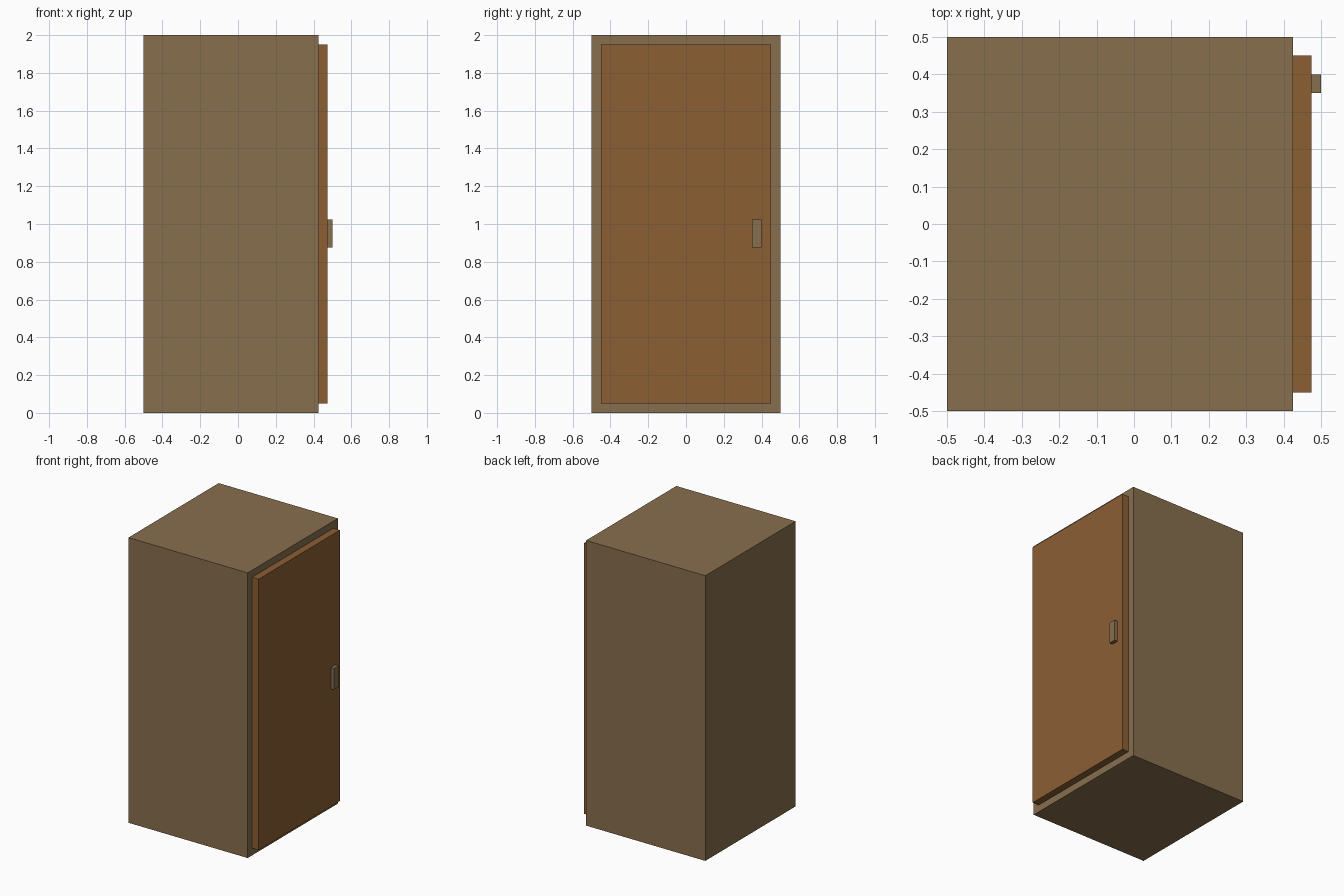
import bpy
import bmesh
from mathutils import Vector

if "Cube" in bpy.data.objects:
    bpy.data.objects.remove(bpy.data.objects["Cube"])


def material(name, color):
    mat = bpy.data.materials.new(name)
    mat.diffuse_color = (*color, 1.0)
    mat.use_nodes = True
    mat.node_tree.nodes["Principled BSDF"].inputs["Base Color"].default_value = mat.diffuse_color
    return mat


def box(name, low, high, mat):
    """Axis-aligned box between two corners."""
    low, high = Vector(low), Vector(high)
    bm = bmesh.new()
    bmesh.ops.create_cube(bm, size=1.0)
    bmesh.ops.scale(bm, vec=high - low, verts=bm.verts)
    bmesh.ops.translate(bm, vec=(low + high) / 2, verts=bm.verts)
    mesh = bpy.data.meshes.new(name)
    bm.to_mesh(mesh)
    bm.free()
    mesh.materials.append(mat)
    obj = bpy.data.objects.new(name, mesh)
    bpy.context.collection.objects.link(obj)
    return obj


brown = material("dull brown", (0.242, 0.156, 0.076))
orange = material("orange brown", (0.258, 0.114, 0.034))

# Cabinet body, door panel on the +x side, and its handle
box("cabinet_body", (-0.5, -0.5, 0.0), (0.425, 0.5, 2.0), brown)
box("door", (0.425, -0.45, 0.05), (0.475, 0.45, 1.95), orange)
box("door_handle", (0.475, 0.35, 0.875), (0.5, 0.4, 1.025), brown)
